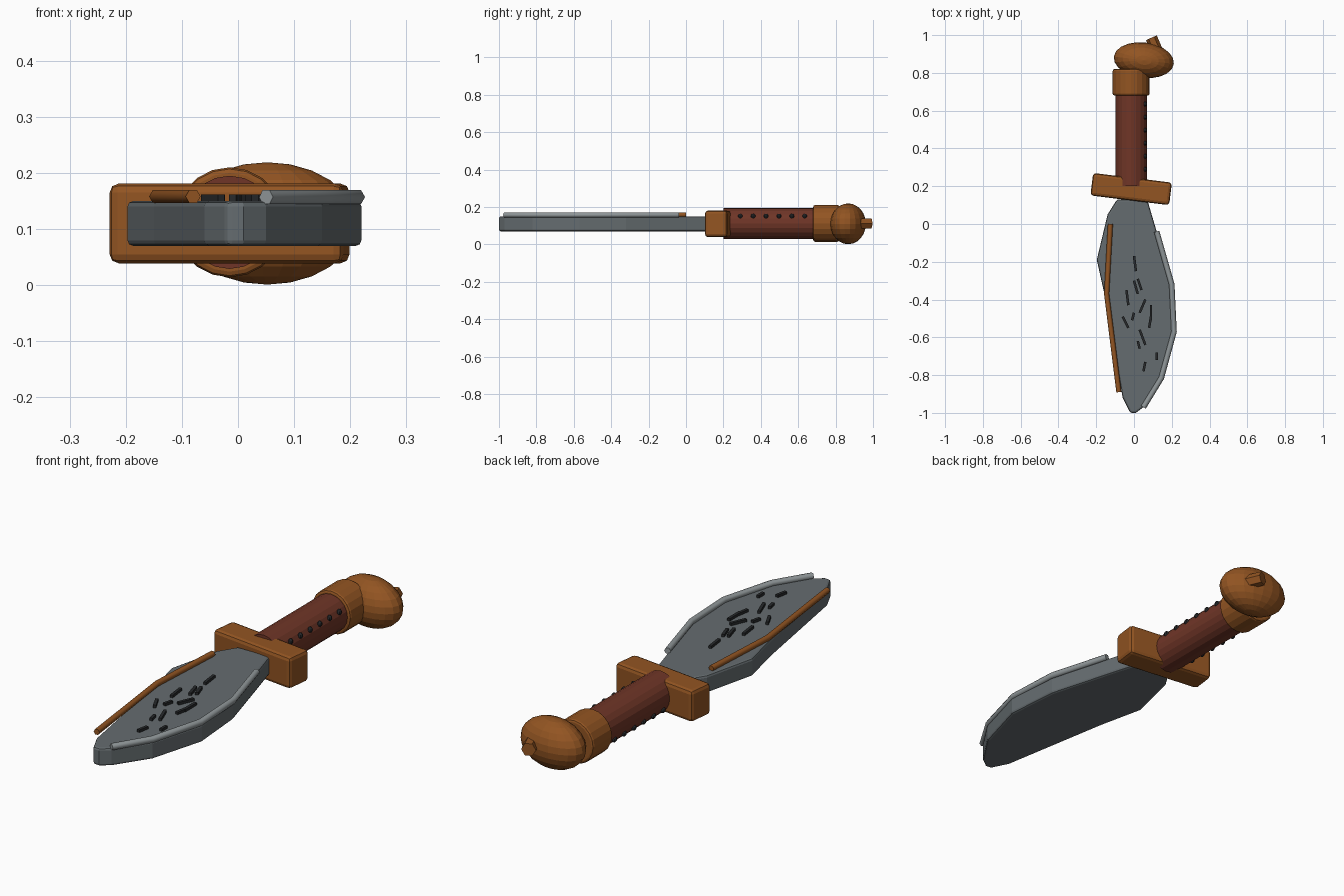
import bpy, bmesh, math
from mathutils import Vector

default = bpy.data.objects.get("Cube")
if default:
    bpy.data.objects.remove(default)


def material(name, colour):
    mat = bpy.data.materials.new(name)
    mat.use_nodes = True
    mat.diffuse_color = (*colour, 1)
    mat.node_tree.nodes["Principled BSDF"].inputs["Base Color"].default_value = (*colour, 1)
    return mat


steel = material("blade steel", (0.13, 0.15, 0.16))
bright_steel = material("sharpened steel", (0.28, 0.31, 0.32))
wood = material("warm wood", (0.29, 0.09, 0.016))
leather = material("red leather", (0.16, 0.036, 0.02))
dark = material("dark iron", (0.02, 0.022, 0.024))


def finish(name, bm, mat, bevel=0.0, segments=2):
    """Turn a bmesh into an object, optionally with bevelled edges."""
    bmesh.ops.recalc_face_normals(bm, faces=bm.faces[:])
    mesh = bpy.data.meshes.new(name)
    bm.to_mesh(mesh)
    bm.free()
    obj = bpy.data.objects.new(name, mesh)
    bpy.context.collection.objects.link(obj)
    mesh.materials.append(mat)
    if bevel:
        mod = obj.modifiers.new("Bevel", "BEVEL")
        mod.width, mod.segments = bevel, segments
        mod.limit_method = "ANGLE"
        mod.angle_limit = math.radians(40)
    return obj


def box(name, centre, size, turn, mat, bevel=0.0):
    bm = bmesh.new()
    bmesh.ops.create_cube(bm, size=1)
    bmesh.ops.scale(bm, vec=size, verts=bm.verts)
    obj = finish(name, bm, mat, bevel)
    obj.location = centre
    obj.rotation_euler.z = turn
    return obj


def rod(name, start, end, radius, sides, mat, bevel=0.0):
    """Cylinder between two points."""
    start, end = Vector(start), Vector(end)
    bm = bmesh.new()
    bmesh.ops.create_cone(bm, cap_ends=True, segments=sides, radius1=radius,
                          radius2=radius, depth=(end - start).length)
    obj = finish(name, bm, mat, bevel)
    obj.location = (start + end) / 2
    obj.rotation_euler = (end - start).to_track_quat("Z", "X").to_euler()
    return obj


def ball(name, centre, radii, turn, segments, rings, mat):
    bm = bmesh.new()
    bmesh.ops.create_uvsphere(bm, u_segments=segments, v_segments=rings, radius=1)
    bmesh.ops.scale(bm, vec=radii, verts=bm.verts)
    obj = finish(name, bm, mat)
    obj.location = centre
    obj.rotation_euler.z = turn
    return obj


def strip(name, path, height, radius, mat):
    """Thin six-sided bar along a path on the blade face."""
    curve = bpy.data.curves.new(name, "CURVE")
    curve.dimensions = "3D"
    curve.bevel_depth = radius
    curve.bevel_resolution = 1
    curve.use_fill_caps = True
    spline = curve.splines.new("POLY")
    spline.points.add(len(path) - 1)
    for point, (x, y) in zip(spline.points, path):
        point.co = (x, y, height, 1)
    obj = bpy.data.objects.new(name, curve)
    bpy.context.collection.objects.link(obj)
    curve.materials.append(mat)


# Blade: leaf-shaped outline extruded upwards
outline = [(-0.09, 0.13), (0.07, 0.13), (0.12, -0.04), (0.2, -0.32), (0.22, -0.57),
           (0.15, -0.82), (0.05, -0.97), (0.01, -1), (-0.02, -1), (-0.06, -0.92),
           (-0.15, -0.4), (-0.197, -0.19), (-0.14, 0.05)]
bm = bmesh.new()
base = bm.faces.new([bm.verts.new((x, y, 0.07)) for x, y in outline])
top = bmesh.ops.extrude_face_region(bm, geom=[base])["geom"]
bmesh.ops.translate(bm, vec=(0, 0, 0.08),
                    verts=[g for g in top if isinstance(g, bmesh.types.BMVert)])
finish("blade", bm, steel, 0.01)

# Cutting edge and spine inlay
strip("cutting_edge", [(0.12, -0.04), (0.2, -0.32), (0.212, -0.57), (0.145, -0.815),
                       (0.05, -0.97)], 0.157, 0.0145, bright_steel)
strip("spine_inlay", [(-0.125, 0), (-0.145, -0.37), (-0.08, -0.89)], 0.158, 0.0135, wood)

# Scratches on the blade face, in hundredths
scratches = [(0, -17, 1, -25), (0, -30, 2, -37), (2, -29, 4, -35), (-4, -35, -3, -43),
             (6, -40, 3, -47), (9, -43, 9, -51), (9, -49, 8, -55), (-6, -49, -3, -55),
             (0, -47, -1, -51), (3, -56, 6, -64), (2, -62, 3, -66), (12, -68, 12, -72),
             (6, -73, 5, -78)]
for ax, ay, bx, by in scratches:
    a, b = Vector((ax, ay)) / 100, Vector((bx, by)) / 100
    middle, along = (a + b) / 2, b - a
    box("blade_scratch", (*middle, 0.155), (along.length, 0.013, 0.014),
        math.atan2(along.y, along.x), dark)

# Guard, grip and collar
axis_x, axis_z = -0.015, 0.112
box("guard", (axis_x, 0.185, 0.11), (0.42, 0.12, 0.142), math.radians(-7), wood, 0.016)
rod("grip", (axis_x, 0.2, axis_z), (axis_x, 0.72, axis_z), 0.083, 20, leather)
rod("collar", (axis_x, 0.68, axis_z), (axis_x, 0.82, axis_z), 0.098, 20, wood, 0.01)

# Studs along both sides of the grip
for side in (1, -1):
    for i in range(6):
        ball("grip_stud", (axis_x + side * 0.073, 0.29 + i * 0.069, axis_z + side * 0.039),
             (0.011, 0.013, 0.013), 0, 8, 6, dark)

# Pommel with a small peg
ball("pommel", (0.052, 0.867, 0.11), (0.16, 0.094, 0.109), math.radians(-7), 20, 12, wood)
rod("pommel_peg", (0.125, 0.91, axis_z), (0.092, 0.986, axis_z), 0.031, 6, wood)
